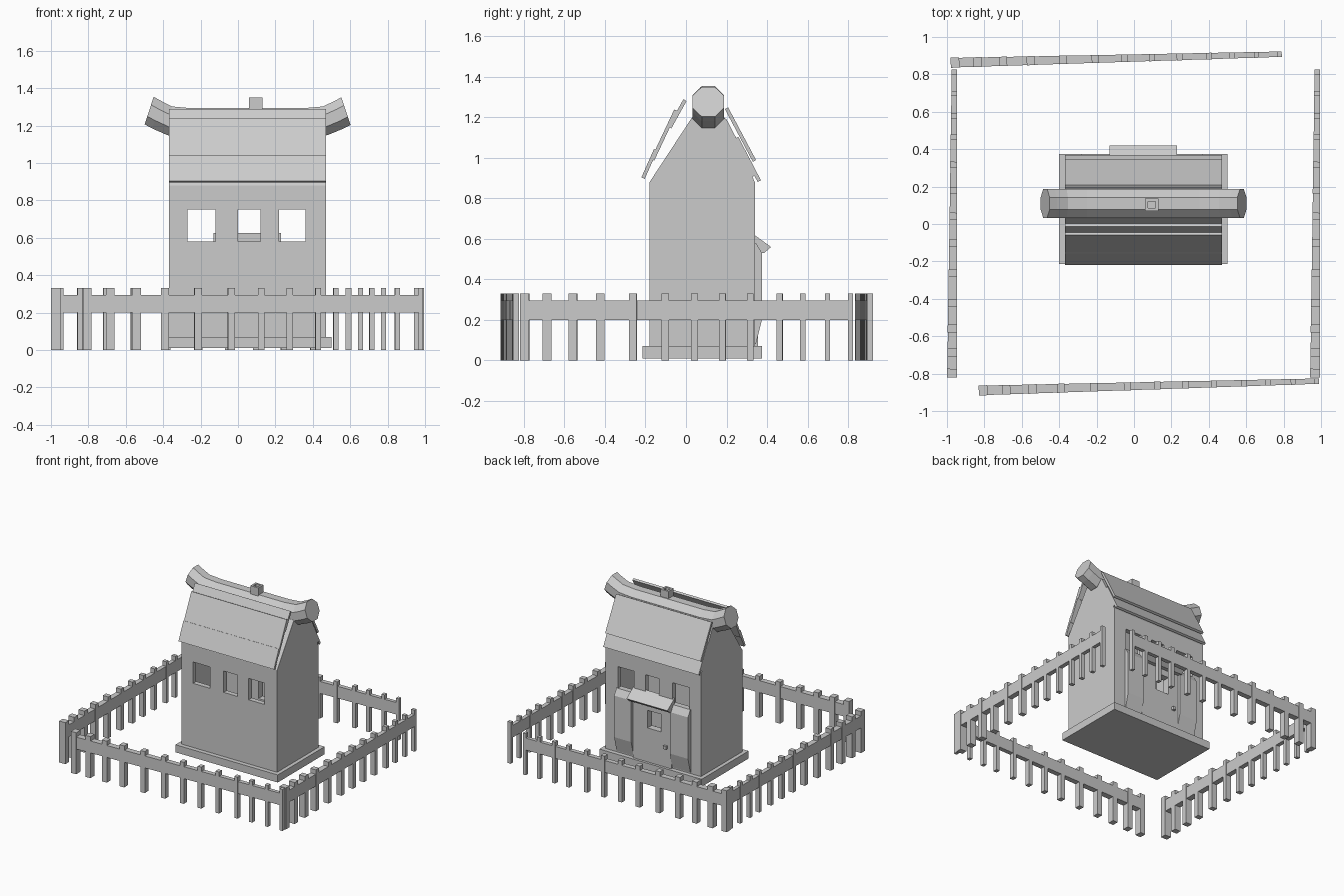
import bpy, bmesh
from math import cos, sin, pi
from mathutils import Vector

if "Cube" in bpy.data.objects:
    bpy.data.objects.remove(bpy.data.objects["Cube"])


def make(name, verts, faces):
    me = bpy.data.meshes.new(name)
    me.from_pydata(verts, [], faces)
    bm = bmesh.new()
    bm.from_mesh(me)
    bmesh.ops.recalc_face_normals(bm, faces=bm.faces)
    bm.to_mesh(me)
    bm.free()
    ob = bpy.data.objects.new(name, me)
    bpy.context.collection.objects.link(ob)
    return ob


def loft(name, rings):
    """Closed solid through rings with equal point counts."""
    n = len(rings[0])
    verts = [p for r in rings for p in r]
    faces = [(k * n + i, k * n + (i + 1) % n, (k + 1) * n + (i + 1) % n, (k + 1) * n + i)
             for k in range(len(rings) - 1) for i in range(n)]
    faces += [tuple(range(n)), tuple(range(len(verts) - n, len(verts)))]
    return make(name, verts, faces)


def prism(name, prof, x0, x1):
    """Profile in (y, z) extruded along x."""
    return loft(name, [[(x, y, z) for y, z in prof] for x in (x0, x1)])


def box(name, x0, x1, y0, y1, z0, z1):
    return prism(name, [(y0, z0), (y1, z0), (y1, z1), (y0, z1)], x0, x1)


def cut(ob, cutter):
    cutter.hide_render = True
    m = ob.modifiers.new("cut", 'BOOLEAN')
    m.operation, m.object, m.solver = 'DIFFERENCE', cutter, 'EXACT'
    bpy.context.view_layer.objects.active = ob
    bpy.ops.object.modifier_apply(modifier=m.name)
    bpy.data.objects.remove(cutter)


# base and hollow gabled walls with three windows through front and back
box("base", -0.40, 0.50, -0.215, 0.375, 0.01, 0.07)
walls = prism("walls", [(-.18, .06), (-.18, .88), (.03, 1.2), (.19, 1.2), (.34, .88), (.34, .06)], -.37, .47)
cut(walls, prism("cutter", [(-.14, .09), (-.14, .87), (.05, 1.16), (.17, 1.16), (.30, .87), (.30, .09)], -.33, .43))
for x0, x1 in ((-.27, -.12), (0, .12), (.22, .36)):
    cut(walls, box("cutter", x0, x1, -.4, .6, .58, .75))

# back door with its own window, knob and awning
door = box("door", -.12, .22, .32, .355, .06, .54)
for ob in (door, walls):
    cut(ob, box("cutter", -.03, .09, .2, .6, .34, .48))
box("door_knob", -.085, -.06, .35, .375, .22, .245)
prism("awning", [(.33, .625), (.42, .56), (.385, .53), (.33, .53)], -.13, .23)

# flared panels below the outer back windows
for x0, x1 in ((-.28, -.12), (.22, .37)):
    prism("side_panel", [(.33, .58), (.345, .58), (.375, .53), (.375, .2), (.345, .08), (.33, .08)], x0, x1)


# overlapping roof boards: lower end, upper end in (y, z)
def board(name, p, q, t=0.018):
    p, q = Vector(p), Vector(q)
    d = (q - p).normalized()
    n = Vector((-d.y, d.x)) * t / 2
    prism(name, [p + n, q + n, q - n, p - n], -.37, .47)


for p, q in (((-.212, .90), (-.15, 1.04)), ((-.165, 0.99), (-.05, 1.235)), ((-.08, 1.15), (-.005, 1.285))):
    board("front_roof_board", p, q)
for p, q in (((.362, .885), (.25, 1.10)), ((.338, .985), (.2, 1.245)), ((.335, .91), (.19, 1.19))):
    board("back_roof_board", p, q)

# octagonal ridge log with upturned ends: x, z, lean of the ring
rings = []
for x, z, lean in ((-.475, 1.28, .32), (-.435, 1.258, .3), (-.365, 1.225, .15), (-.25, 1.215, 0),
                   (.35, 1.215, 0), (.465, 1.225, -.15), (.535, 1.255, -.3), (.577, 1.277, -.32)):
    r = 0.084
    ring = []
    for i in range(8):
        a = (i + .5) * pi / 4
        u, v = r * cos(a), r * sin(a)
        ring.append((x + v * sin(lean), .11 + u, z + v * cos(lean)))
    rings.append(ring)
loft("ridge_log", rings)

# open-topped chimney
chimney = box("chimney", .06, .13, .07, .135, 1.22, 1.35)
cut(chimney, box("cutter", .075, .115, .085, .12, 1.31, 1.4))

# picket fences, tapering along their length
SPOTS = [0, .07, .15, .235, .335, .435, .525, .61, .695, .785, .855, .93, 1]


def fence(name, start, end, w0=.054, w1=.03):
    a, b = Vector(start), Vector(end)
    d = (b - a).normalized()
    n = Vector((-d.y, d.x))

    def piece(label, s0, s1, z0, z1, k=1.0):
        rs = []
        for s in (s0, s1):
            c = a.lerp(b, s)
            w = (w0 + (w1 - w0) * s) / 2 * k
            rs.append([(*(c + n * w), z0), (*(c - n * w), z0), (*(c - n * w), z1), (*(c + n * w), z1)])
        loft(name + label, rs)

    L = (b - a).length
    piece("_rail", 0, 1, .2, .295, .95)
    for s in SPOTS:
        half = (.046 - .021 * s) / 2 / L
        c = half + s * (1 - 2 * half)
        piece("_picket", c - half, c + half, 0, .33)


fence("front_fence", (-.83, -.89), (.99, -.84))
fence("back_fence", (-.98, .862), (.79, .908))
fence("left_fence", (-.973, -.82), (-.96, .825))
fence("right_fence", (.968, -.82), (.98, .825))
